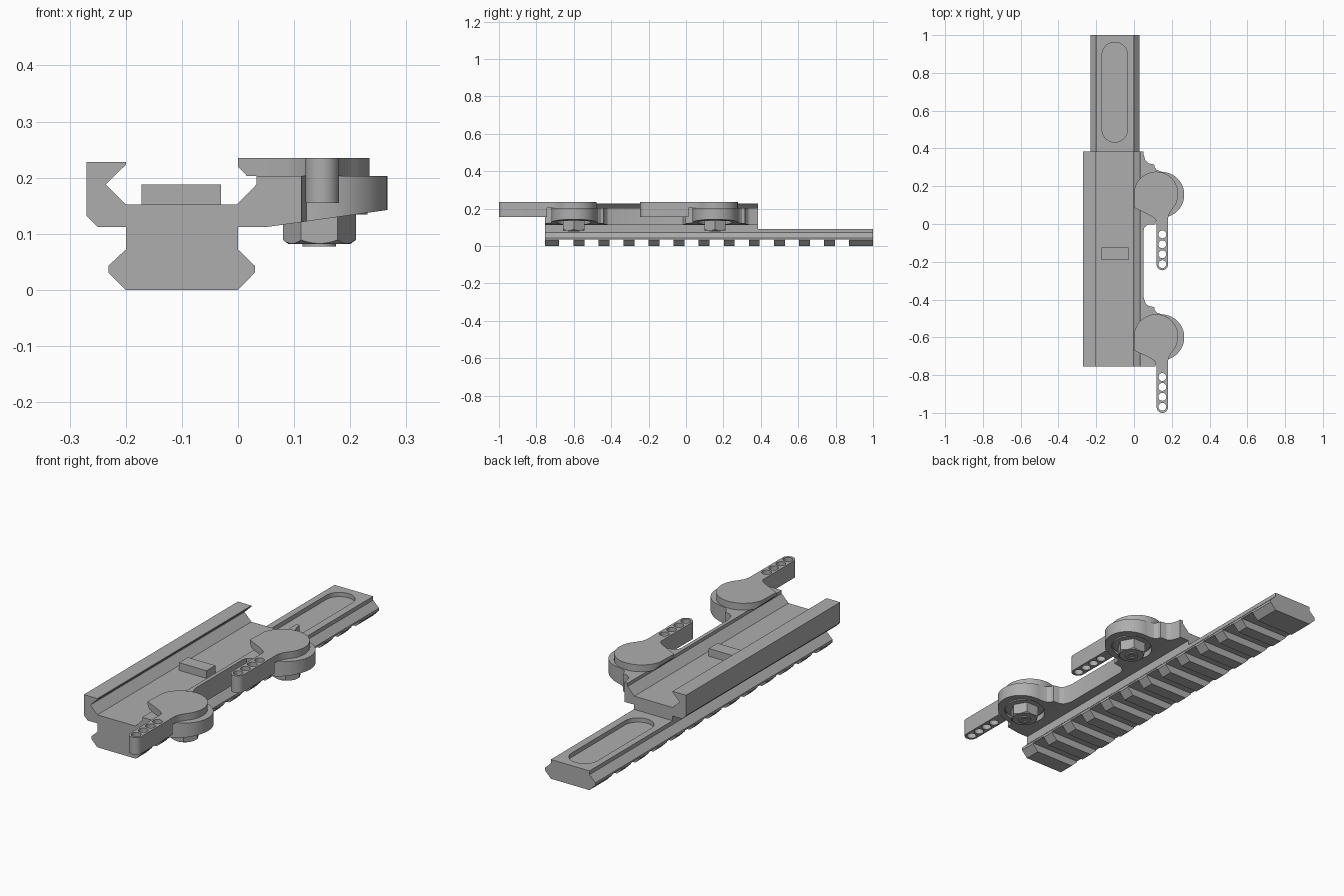
import bpy, bmesh
from math import sin, cos, radians
from mathutils import Vector

cube = bpy.data.objects.get("Cube")
if cube:
    bpy.data.objects.remove(cube, do_unlink=True)

grey = bpy.data.materials.new("matte_grey")
grey.use_nodes = True
grey.diffuse_color = (0.42, 0.42, 0.42, 1)
grey.node_tree.nodes["Principled BSDF"].inputs["Base Color"].default_value = (0.42, 0.42, 0.42, 1)


def prism(name, pts, axis, start, end, end_scale=1.0, centre=(0, 0)):
    """Extrude a closed outline along Y (points are x, z) or Z (points are x, y)."""
    bm = bmesh.new()

    def place(p, d):
        return (p[0], d, p[1]) if axis == "Y" else (p[0], p[1], d)

    c = Vector(centre)
    far = [c + (Vector(p) - c) * end_scale for p in pts]
    a = [bm.verts.new(place(p, start)) for p in pts]
    b = [bm.verts.new(place(p, end)) for p in far]
    bm.faces.new(a)
    bm.faces.new(b[::-1])
    n = len(pts)
    for i in range(n):
        j = (i + 1) % n
        bm.faces.new((a[i], b[i], b[j], a[j]))
    bmesh.ops.recalc_face_normals(bm, faces=bm.faces)
    mesh = bpy.data.meshes.new(name)
    bm.to_mesh(mesh)
    bm.free()
    obj = bpy.data.objects.new(name, mesh)
    bpy.context.collection.objects.link(obj)
    return obj


def arc(x, y, r, a0, a1, n=24):
    steps = [radians(a0 + (a1 - a0) * i / n) for i in range(n + 1)]
    return [(x + r * cos(t), y + r * sin(t)) for t in steps]


def circle(x, y, r, n=32):
    return arc(x, y, r, 0, 360, n)[:-1]


def box(x0, x1, y0, y1):
    return [(x0, y0), (x1, y0), (x1, y1), (x0, y1)]


def select(obj):
    bpy.ops.object.select_all(action="DESELECT")
    obj.select_set(True)
    bpy.context.view_layer.objects.active = obj


def boolean(obj, tool, operation="DIFFERENCE"):
    mod = obj.modifiers.new("cut", "BOOLEAN")
    mod.operation, mod.solver, mod.object = operation, "EXACT", tool
    select(obj)
    bpy.ops.object.modifier_apply(modifier=mod.name)
    bpy.data.objects.remove(tool, do_unlink=True)


def finish(obj):
    obj.data.materials.clear()
    obj.data.materials.append(grey)
    select(obj)
    bpy.ops.object.shade_smooth_by_angle(angle=radians(25))


FRONT, STEP, BACK = -0.755, 0.385, 1.0
CLAMPS = {"front": -0.6, "rear": 0.155}
PIN_X = 0.145

# Lower rail with cross slots underneath and a long pocket on top
rail = prism("lower_rail", [(-0.2, 0), (0, 0), (0.03, 0.031), (0.03, 0.043), (0, 0.072),
                            (0, 0.09), (-0.2, 0.09), (-0.2, 0.072), (-0.231, 0.043),
                            (-0.231, 0.031)], "Y", FRONT, BACK)
for i in range(12):
    mid = -0.64 + 0.134 * i
    boolean(rail, prism("slot", box(-0.3, 0.1, mid - 0.038, mid + 0.038), "Z", -0.05, 0.035))
pocket = arc(-0.102, 0.895, 0.067, 0, 180) + arc(-0.102, 0.5, 0.067, 180, 360)
boolean(rail, prism("pocket", pocket, "Z", 0.07, 0.12))
finish(rail)

# Upper mount: channel section trimmed to the plan outline of the clamp bosses
mount = prism("upper_mount", [(-0.2, 0.09), (0, 0.09), (0, 0.112), (0.05, 0.112), (0.27, 0.143),
                              (0.27, 0.203), (0.033, 0.203), (0.033, 0.188), (-0.002, 0.152),
                              (-0.2, 0.152), (-0.236, 0.188), (-0.2, 0.223), (-0.2, 0.228),
                              (-0.27, 0.228), (-0.27, 0.132), (-0.25, 0.112), (-0.2, 0.112)],
              "Y", FRONT, STEP)
plan = [(-0.3, -0.9), (0.05, -0.9)]
for y in CLAMPS.values():
    plan += [(0.05, y - 0.195), (0.055, y - 0.172), (0.075, y - 0.158), (0.112, y - 0.158)]
    plan += arc(PIN_X, y, 0.121, -101, 88, 32)
    plan += [(0.122, y + 0.13), (0.109, y + 0.145), (0.107, y + 0.16),
             (0.078, y + 0.166), (0.061, y + 0.18), (0.05, y + 0.215)]
plan += [(0.05, 0.5), (-0.3, 0.5)]
boolean(mount, prism("plan", plan, "Z", 0, 0.4), "INTERSECT")
for y in CLAMPS.values():
    boolean(mount, prism("counterbore", circle(PIN_X, y, 0.092), "Z", 0.05, 0.14))
finish(mount)

# Recoil lug across the channel floor
finish(prism("recoil_lug", box(-0.172, -0.03, -0.19, -0.125), "Z", 0.145, 0.188))

for label, y in CLAMPS.items():
    # Cam plate with a bevelled underside along the channel
    cam = arc(0.117, y + 0.005, 0.117, -42, 165, 36)
    cam += [(0, y - 0.068), (0.085, y - 0.11), (0.108, y - 0.124), (0.12, y - 0.142),
            (0.18, y - 0.142), (0.181, y - 0.12), (0.188, y - 0.097)]
    plate = prism(label + "_cam_plate", cam, "Z", 0.19, 0.235)
    section = [(-0.002, 0.25), (-0.002, 0.222), (0.016, 0.203), (0.3, 0.203), (0.3, 0.25)]
    boolean(plate, prism("section", section, "Y", y - 0.3, y + 0.3), "INTERSECT")
    finish(plate)

    # Thick lever arm with four holes
    arm = [(0.18, y - 0.142), (0.12, y - 0.142)] + arc(0.15, y - 0.37, 0.03, 180, 360, 16)
    lever = prism(label + "_lever_arm", arm, "Z", 0.155, 0.235)
    for i in range(4):
        hole = circle(0.15, y - 0.21 - 0.0525 * i, 0.021, 20)
        boolean(lever, prism("hole", hole, "Z", 0.1, 0.3))
    finish(lever)

    # Washer, chamfered hex nut and hollow bolt end under the boss
    finish(prism(label + "_washer", circle(PIN_X, y, 0.086), "Z", 0.134, 0.142))
    nut = prism(label + "_nut", circle(PIN_X, y, 0.065, 6), "Z", 0.082, 0.138)
    cone = prism("chamfer", circle(PIN_X, y, 0.054), "Z", 0.081, 0.16, 3, (PIN_X, y))
    boolean(nut, cone, "INTERSECT")
    finish(nut)
    bolt = prism(label + "_bolt_end", circle(PIN_X, y, 0.03), "Z", 0.077, 0.1)
    boolean(bolt, prism("socket", circle(PIN_X, y, 0.017, 6), "Z", 0.05, 0.092))
    finish(bolt)
